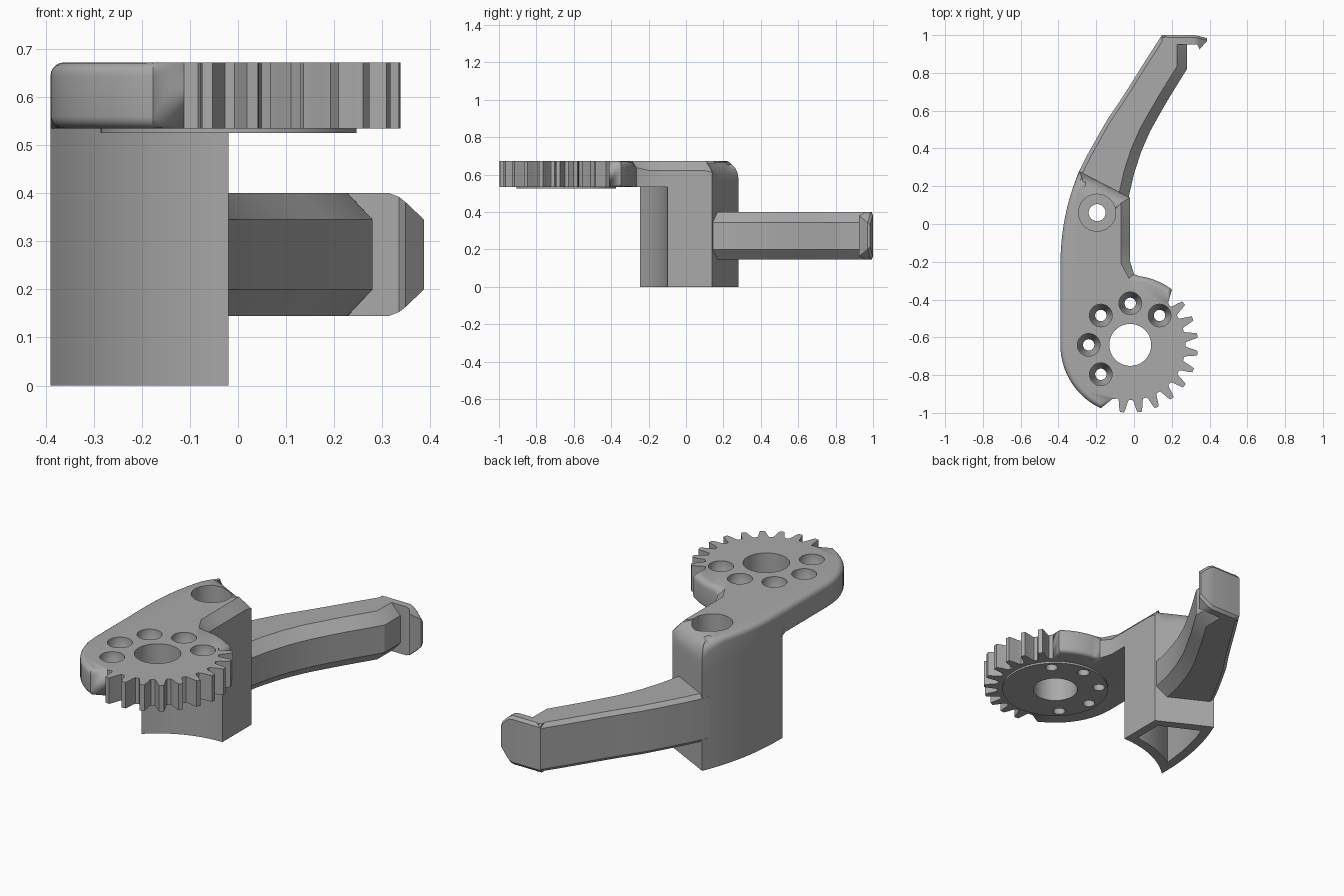
import bpy, bmesh, math
from mathutils import Vector

if "Cube" in bpy.data.objects:
    bpy.data.objects.remove(bpy.data.objects["Cube"])

grey = bpy.data.materials.new("plain_grey")
grey.use_nodes = True
grey.diffuse_color = (0.4, 0.4, 0.4, 1)
grey.node_tree.nodes["Principled BSDF"].inputs["Base Color"].default_value = (0.4, 0.4, 0.4, 1)

GEAR = Vector((-0.02, -0.64))
BOTTOM, TOP = 0.535, 0.672


def loft(name, rings):
    """Closed solid through rings of equal length."""
    bm = bmesh.new()
    loops = [[bm.verts.new(p) for p in ring] for ring in rings]
    for a, b in zip(loops, loops[1:]):
        for i in range(len(a)):
            j = (i + 1) % len(a)
            bm.faces.new((a[i], a[j], b[j], b[i]))
    bm.faces.new(loops[0][::-1])
    bm.faces.new(loops[-1])
    bmesh.ops.recalc_face_normals(bm, faces=bm.faces)
    mesh = bpy.data.meshes.new(name)
    bm.to_mesh(mesh)
    bm.free()
    mesh.materials.append(grey)
    obj = bpy.data.objects.new(name, mesh)
    bpy.context.collection.objects.link(obj)
    return obj


def lathe(name, centre, profile, sides=48):
    """Round solid from (radius, height) pairs."""
    turn = [math.tau * i / sides for i in range(sides)]
    return loft(name, [[(centre[0] + r * math.cos(a), centre[1] + r * math.sin(a), z)
                        for a in turn] for r, z in profile])


def prism(name, outline, low, high):
    return loft(name, [[(p[0], p[1], z) for p in outline] for z in (low, high)])


def polar(radius, degrees):
    a = math.radians(degrees)
    return GEAR + Vector((radius * math.cos(a), radius * math.sin(a)))


def normals(points):
    """Outward direction at each point of a counter-clockwise outline."""
    out = []
    for i, p in enumerate(points):
        a = (p - points[i - 1]).normalized()
        b = (points[(i + 1) % len(points)] - p).normalized()
        d = (a + b).normalized()
        out.append(Vector((d.y, -d.x)))
    return out


def left_edge(y):
    return Vector((-0.39 + 0.1 * max(0, (y + 0.24) / 0.52) ** 2.2, y))


def cut(obj, cutter):
    mod = obj.modifiers.new("cut", "BOOLEAN")
    mod.operation, mod.solver, mod.object = "DIFFERENCE", "EXACT", cutter
    bpy.context.view_layer.objects.active = obj
    bpy.ops.object.modifier_apply(modifier=mod.name)


# Plate outline: entries are (point, top rounding, bottom rounding, straight chamfer)
back_left, back_right = left_edge(0.28), Vector((-0.02, 0.14))
plate = [(polar(0.30, 48), 0, 0, False)]
plate += [(polar(0.367, a), 0.03, 0.02, False) for a in range(53, 84, 3)]
plate += [(Vector((0.0, -0.265)), 0.035, 0, True)]
plate += [(Vector((-0.02, y)), 0.05, 0, True) for y in (-0.2, -0.1, 0, 0.1)]
plate += [(back_right, 0.06, 0, True)]
plate += [(back_right.lerp(back_left, t), 0.1, 0, False) for t in (0.15, 0.4, 0.65, 0.88)]
plate += [(back_left, 0.09, 0, False)]
for k in range(1, 14):
    y = 0.28 - 0.04 * k
    plate.append((left_edge(y), max(0.028, 0.07 - 0.015 * k), 0, False))
plate += [(left_edge(y), 0.028, 0.025, False) for y in (-0.28, -0.4, -0.52)]
plate += [(polar(0.37, a), 0.028, 0.025, False) for a in range(180, 250, 5)]
plate.append((polar(0.30, 252), 0, 0, False))

# Gear teeth continue the same outline
TOOTH = ((-5.6, 0.292), (-4.4, 0.305), (-2.9, 0.338), (-1.8, 0.359))
for k in range(10):
    mid = 263 + 15 * k
    for da, r in TOOTH + tuple((-a, r) for a, r in TOOTH[::-1]):
        plate.append((polar(r, mid + da), 0, 0, False))

points = [e[0] for e in plate]
outward = normals(points)


def layer(t, upper):
    """One level of the rim; t runs from the wall (0) to the flat face (1)."""
    ring = []
    for (p, top, low, straight), n in zip(plate, outward):
        r = top if upper else low
        inset, rise = (t, t) if straight else (1 - math.cos(t * math.pi / 2), math.sin(t * math.pi / 2))
        q = p - n * r * inset
        z = TOP - r * (1 - rise) if upper else BOTTOM + r * (1 - rise)
        ring.append((q.x, q.y, z))
    return ring


STEPS = [i / 5 for i in range(6)]
top_plate = loft("geared_plate", [layer(t, False) for t in STEPS[::-1]] + [layer(t, True) for t in STEPS])
boss = lathe("gear_boss", GEAR, [(0.266, 0.525), (0.266, BOTTOM + 0.003)], 64)

# Hollow column with a concave front
arc = []
for k in range(13):
    x = -0.39 + 0.37 * k / 12
    arc.append(Vector((x, GEAR.y + math.sqrt(0.54 ** 2 - (x - GEAR.x) ** 2))))
outline = arc + [back_right, back_left] + [left_edge(0.28 - 0.04 * k) for k in range(1, 13)]
column = prism("hollow_column", outline, 0, BOTTOM + 0.003)
inner_arc = []
for k in range(9):
    x = -0.34 + 0.275 * k / 8
    inner_arc.append(Vector((x, GEAR.y + math.sqrt(0.59 ** 2 - (x - GEAR.x) ** 2))))
inner = inner_arc + [Vector((-0.065, 0.11)), Vector((-0.265, 0.21))]
inner += [left_edge(y) + Vector((0.05, 0)) for y in (0.14, 0.06, -0.02, -0.09)]
cavity = prism("cavity_cutter", inner, -0.1, 0.4)

# Holes: stepped bolt hole, centre bore and countersunk ring
bolt = lathe("bolt_cutter", (-0.195, 0.06),
             [(0.045, 0.3), (0.045, 0.57), (0.098, 0.57), (0.098, 0.8)])
bore = lathe("bore_cutter", GEAR, [(0.111, 0.4), (0.111, 0.8)])
screws = [lathe("screw_cutter", polar(0.22, a),
                [(0.03, 0.4), (0.03, 0.57), (0.06, 0.63), (0.06, 0.8)], 32)
          for a in range(45, 226, 45)]
cut(column, cavity)
for obj in (column, top_plate):
    cut(obj, bolt)
for obj in (top_plate, boss):
    for cutter in [bore] + screws:
        cut(obj, cutter)
for cutter in [cavity, bolt, bore] + screws:
    bpy.data.objects.remove(cutter)

# Curved arm: stations of (outer point, inner point)
LOW, HIGH, CH, RB = 0.145, 0.4, 0.055, 0.02
stations = [((-0.305, 0.245), (-0.035, 0.105)), ((-0.29, 0.28), (-0.022, 0.17)),
            ((-0.25, 0.36), (0.0, 0.265)), ((-0.2, 0.45), (0.037, 0.38)),
            ((-0.14, 0.555), (0.085, 0.49)), ((-0.085, 0.635), (0.135, 0.58)),
            ((-0.03, 0.72), (0.187, 0.67)), ((0.067, 0.875), (0.28, 0.82)),
            ((0.148, 1.0), (0.28, 0.95))]
rings = []
for o, i in stations:
    o, i = Vector(o), Vector(i)
    u = (i - o).normalized()
    section = [(o + u * RB, LOW), (o, LOW + RB), (o, HIGH - RB), (o + u * RB, HIGH),
               (i - u * CH, HIGH), (i, HIGH - CH), (i, LOW + CH), (i - u * CH, LOW)]
    rings.append([(p.x, p.y, z) for p, z in section])
arm = loft("curved_arm", rings)

# Hook at the arm tip: stations of (x, front y, back y, end trim)
hook = loft("hook_tip", [
    [(x, f, LOW + c), (x, b - 0.012, LOW + c), (x, b, LOW + c + 0.015),
     (x, b, HIGH - c - 0.015), (x, b - 0.012, HIGH - c), (x, f, HIGH - c)]
    for x, f, b, c in ((0.148, 0.96, 1.0, 0), (0.22, 0.95, 1.0, 0), (0.315, 0.95, 1.0, 0),
                       (0.335, 0.95, 0.997, 0.008), (0.348, 0.925, 0.994, 0.018),
                       (0.387, 0.97, 0.984, 0.055))])

# Smooth curved walls, keep edges crisp
bpy.ops.object.select_all(action="DESELECT")
for obj in (top_plate, boss, column, arm, hook):
    obj.select_set(True)
bpy.context.view_layer.objects.active = top_plate
bpy.ops.object.shade_smooth_by_angle(angle=math.radians(30))
